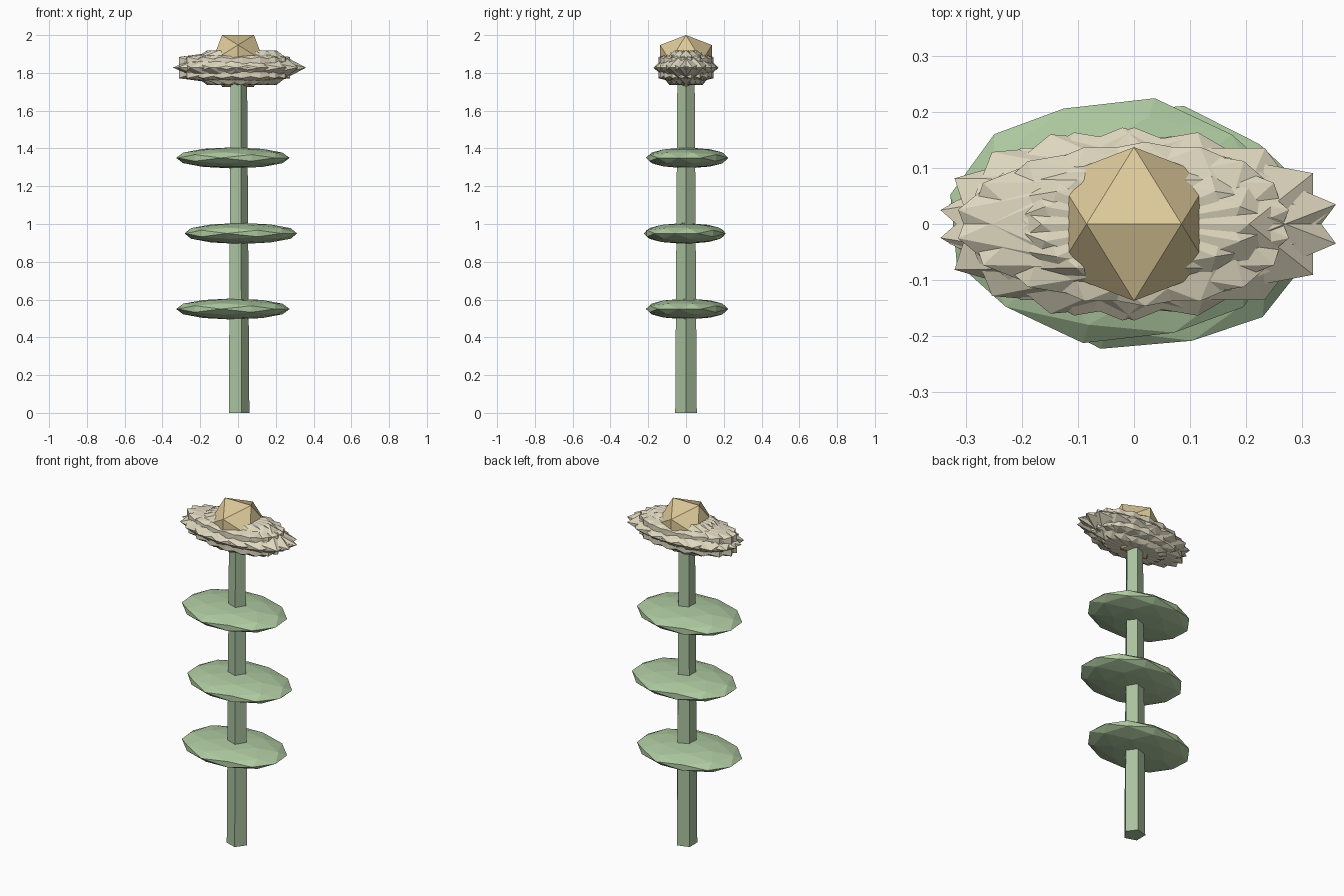
import bpy, bmesh
from math import sin, cos, pi, sqrt, radians
from mathutils import Matrix, Vector

if "Cube" in bpy.data.objects:
    bpy.data.objects.remove(bpy.data.objects["Cube"])


def material(name, rgb):
    m = bpy.data.materials.new(name)
    m.diffuse_color = (*rgb, 1)
    m.use_nodes = True
    m.node_tree.nodes["Principled BSDF"].inputs["Base Color"].default_value = m.diffuse_color
    return m


green = material("stem_green", (0.40, 0.54, 0.34))
leaf_green = material("leaf_green", (0.42, 0.58, 0.35))
cream = material("petal_cream", (0.73, 0.68, 0.52))
gold = material("centre_gold", (0.73, 0.59, 0.32))


def hull(name, points, mat, detail=0, matrix=Matrix()):
    bm = bmesh.new()
    for p in points:
        bm.verts.new(p)
    bmesh.ops.convex_hull(bm, input=bm.verts[:])
    if detail:
        bmesh.ops.subdivide_edges(bm, edges=bm.edges[:], cuts=1, use_grid_fill=True)
        for v in bm.verts:
            v.co.normalize()
    bm.transform(matrix)
    bmesh.ops.recalc_face_normals(bm, faces=bm.faces[:])
    me = bpy.data.meshes.new(name)
    bm.to_mesh(me)
    bm.free()
    me.materials.append(mat)
    ob = bpy.data.objects.new(name, me)
    bpy.context.collection.objects.link(ob)
    return ob


def place(loc, scale, turn=0.0):
    # turn first, then stretch, so the stretch axes stay on x, y, z
    return (Matrix.Translation(loc) @ Matrix.Diagonal((*scale, 1))
            @ Matrix.Rotation(turn, 4, 'Z'))


# unit icosahedron with an edge along x on top
t = (1 + sqrt(5)) / 2
ico = []
for s in (-1, 1):
    for u in (-t, t):
        ico += [Vector(p).normalized() for p in ((s, 0, u), (u, s, 0), (0, u, s))]

# five-sided tapering stem
ring = [2 * pi * i / 5 for i in range(5)]
hull("stem", [(r * cos(a), r * sin(a), z) for r, z in ((0.06, 0), (0.048, 1.8))
              for a in ring], green)

# three flattened leaves
for i, (x, y, z, turn) in enumerate(((-0.027, 0.006, 0.55, -12),
                                     (0.015, -0.006, 0.95, -14),
                                     (-0.027, 0.006, 1.35, -12))):
    hull(f"leaf_{i + 1}", ico, leaf_green, 1,
         place((x, y, z), (0.307, 0.223, 0.056), radians(turn)))

# spiky ring of overlapping petals
N = 9
for i in range(N):
    a = 2 * pi * i / N
    hull(f"petal_{i + 1}", ico, cream, 0,
         place((0.02 * cos(2 * a), 0, 1.828), (0.352, 0.172, 0.107), a))

# flower centre
hull("flower_centre", ico, gold, 0, place((0, 0, 1.863), (0.161, 0.161, 0.161)))
